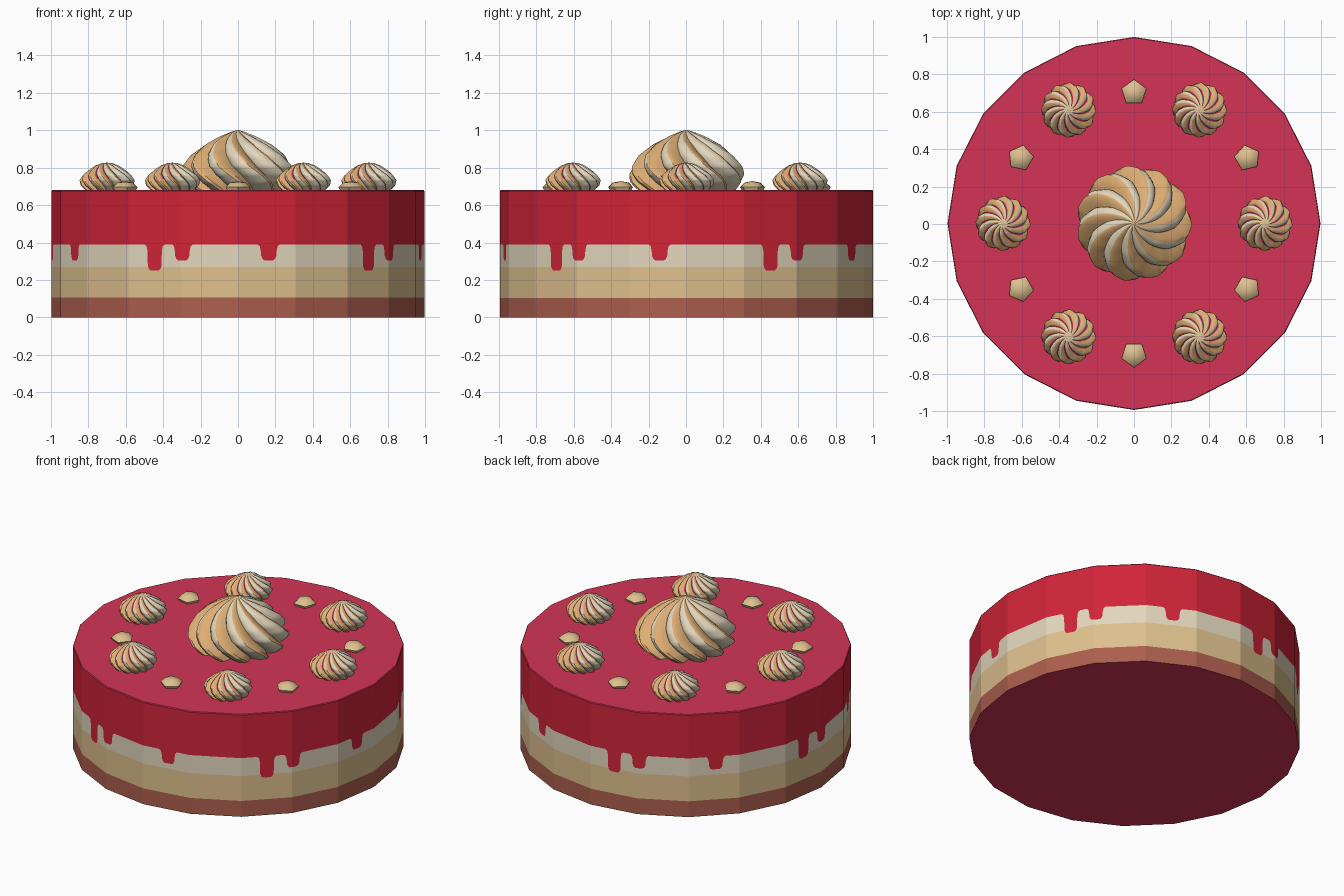
import bpy, bmesh, math
from math import sin, cos, radians

if "Cube" in bpy.data.objects:
    bpy.data.objects.remove(bpy.data.objects["Cube"])

CY = 0.003          # slight offset of the cake centre
R, TOP = 0.997, 0.675


def mat(name, rgb):
    m = bpy.data.materials.new(name)
    m.diffuse_color = [((c / 255 + 0.055) / 1.055) ** 2.4 for c in rgb] + [1]
    m.use_nodes = True
    m.node_tree.nodes["Principled BSDF"].inputs["Base Color"].default_value = m.diffuse_color
    return m


PINK = mat("pink glaze", (212, 52, 86))
RED = mat("red glaze", (208, 36, 56))
CREAM = mat("cream", (226, 214, 188))
SPONGE = mat("sponge tan", (222, 192, 142))
BROWN = mat("biscuit brown", (172, 94, 78))
CARAMEL = mat("caramel", (222, 174, 116))


def finish(bm, name, mats, smooth=None, loc=(0, 0, 0), rot=0):
    mesh = bpy.data.meshes.new(name)
    bm.to_mesh(mesh)
    bm.free()
    for m in mats:
        mesh.materials.append(m)
    ob = bpy.data.objects.new(name, mesh)
    bpy.context.collection.objects.link(ob)
    ob.location, ob.rotation_euler[2] = loc, rot
    if smooth:
        bpy.ops.object.select_all(action='DESELECT')
        ob.select_set(True)
        bpy.context.view_layer.objects.active = ob
        bpy.ops.object.shade_smooth_by_angle(angle=radians(smooth))
    return ob


# Lower edge of the glaze: three drips repeated five times around the cake
edge = []
for k in range(5):
    for centre, half, low in ((-26.9, 2.5, 0.25), (-17.5, 2.4, 0.305), (9.6, 2.5, 0.305)):
        for f, z in ((1.4, 0.39), (1.12, 0.38), (1.0, 0.355), (0.96, low + 0.025),
                     (0.8, low + 0.008), (0.55, low)):
            edge.append(((centre - f * half + 72 * k) % 360, z))
            edge.append(((centre + f * half + 72 * k) % 360, z))
edge.sort()
loop = [(edge[-1][0] - 360, edge[-1][1])] + edge + [(edge[0][0] + 360, edge[0][1])]


def glaze_z(a):
    for (a0, z0), (a1, z1) in zip(loop, loop[1:]):
        if a0 <= a <= a1:
            return z0 + (z1 - z0) * (a - a0) / max(a1 - a0, 1e-6)


angles = sorted({round(a, 4) for a, z in edge} | {18.0 * i for i in range(20)})


def rim(a, z, r=R):
    # point on the flat-sided wall
    d = r * cos(radians(9)) / cos(radians(a % 18 - 9))
    return d * sin(radians(a)), CY - d * cos(radians(a)), z


def band(name, material, low, high):
    bm = bmesh.new()
    lo = [bm.verts.new(rim(a, low(a))) for a in angles]
    hi = [bm.verts.new(rim(a, high(a))) for a in angles]
    n = len(angles)
    for i in range(n):
        j = (i + 1) % n
        if hi[i].co.z - lo[i].co.z > 1e-5 or hi[j].co.z - lo[j].co.z > 1e-5:
            bm.faces.new((lo[i], lo[j], hi[j], hi[i]))
    bmesh.ops.remove_doubles(bm, verts=bm.verts, dist=1e-5)
    finish(bm, name, [material])


sponge_top = lambda a: min(0.27, glaze_z(a))
band("biscuit_base", BROWN, lambda a: 0, lambda a: 0.105)
band("sponge_layer", SPONGE, lambda a: 0.105, sponge_top)
band("cream_layer", CREAM, sponge_top, glaze_z)
band("dripping_glaze", RED, glaze_z, lambda a: TOP)

# Glazed top with a tiny lip, and the underside
bm = bmesh.new()
lower = [bm.verts.new(rim(18 * i, TOP)) for i in range(20)]
upper = [bm.verts.new(rim(18 * i, TOP + 0.005, R - 0.004)) for i in range(20)]
for i in range(20):
    j = (i + 1) % 20
    bm.faces.new((lower[i], lower[j], upper[j], upper[i]))
bm.faces.new(upper)
finish(bm, "glaze_top", [PINK])
bm = bmesh.new()
bm.faces.new([bm.verts.new(rim(-18 * i, 0)) for i in range(20)])
finish(bm, "underside", [PINK])

# Piped swirls: a twisted, saw-toothed star section under a dome profile
TOOTH = ((0, 0.78), (0.12, 0.87), (0.35, 0.96), (0.6, 1.0), (0.74, 0.97), (0.9, 0.84))


def swirl(name, radius, height, profile, lobes, twist, loc, rot=0, glaze_valley=False):
    bm = bmesh.new()
    rings = []
    steps = 4
    prof = []
    for (r0, z0), (r1, z1) in zip(profile, profile[1:]):
        prof += [(r0 + (r1 - r0) * s / steps, z0 + (z1 - z0) * s / steps) for s in range(steps)]
    for k, (r, z) in enumerate(prof):
        turn = -radians(twist) * k / len(prof)
        ring = []
        for lobe in range(lobes):
            for f, d in TOOTH:
                a = (lobe + f) * math.tau / lobes + turn
                ring.append(bm.verts.new((radius * r * d * cos(a), radius * r * d * sin(a), height * z)))
        rings.append(ring)
    tip = bm.verts.new((0, 0, height))
    n, m = lobes * len(TOOTH), len(TOOTH)
    for k in range(len(rings)):
        for i in range(n):
            j = (i + 1) % n
            if k + 1 < len(rings):
                f = bm.faces.new((rings[k][i], rings[k][j], rings[k + 1][j], rings[k + 1][i]))
            else:
                f = bm.faces.new((rings[k][i], rings[k][j], tip))
            f.material_index = 1 if i % m >= 3 else 0
            if glaze_valley and i % m == m - 1 and 0.3 < k / len(rings) < 0.85:
                f.material_index = 2
    bm.faces.new(rings[0][::-1])
    finish(bm, name, [CREAM, CARAMEL, PINK], 40, loc, rot)


BIG = ((0.84, 0), (0.97, 0.14), (1.0, 0.27), (0.96, 0.4), (0.82, 0.58), (0.58, 0.76),
       (0.3, 0.9), (0.1, 0.975), (0.0, 1.0))
SMALL = ((0.8, 0), (0.97, 0.2), (1.0, 0.38), (0.9, 0.56), (0.66, 0.74), (0.42, 0.9),
         (0.2, 0.98), (0.0, 1.0))
swirl("centre_swirl", 0.31, 0.325, BIG, 11, 85, (0, CY, 0.677))

for i in range(6):
    a = radians(60 * i)
    swirl("small_swirl", 0.147, 0.15, SMALL, 12, 75,
          (0.7 * cos(a), CY + 0.7 * sin(a), 0.677), a, True)

# Rounded five-sided nuts between the small swirls
for i in range(6):
    a = radians(30 + 60 * i)
    bm = bmesh.new()
    rings = [[bm.verts.new((r * cos(math.tau * s / 5), r * sin(math.tau * s / 5), z)) for s in range(5)]
             for r, z in ((0.06, 0), (0.07, 0.018), (0.045, 0.042))]
    for p, q in zip(rings, rings[1:]):
        for s in range(5):
            t = (s + 1) % 5
            bm.faces.new((p[s], p[t], q[t], q[s]))
    tip = bm.verts.new((0, 0, 0.05))
    for s in range(5):
        bm.faces.new((rings[2][s], rings[2][(s + 1) % 5], tip))
    bm.faces.new(rings[0][::-1])
    finish(bm, "nut", [SPONGE], 60, (0.7 * cos(a), CY + 0.7 * sin(a), 0.678), a)
